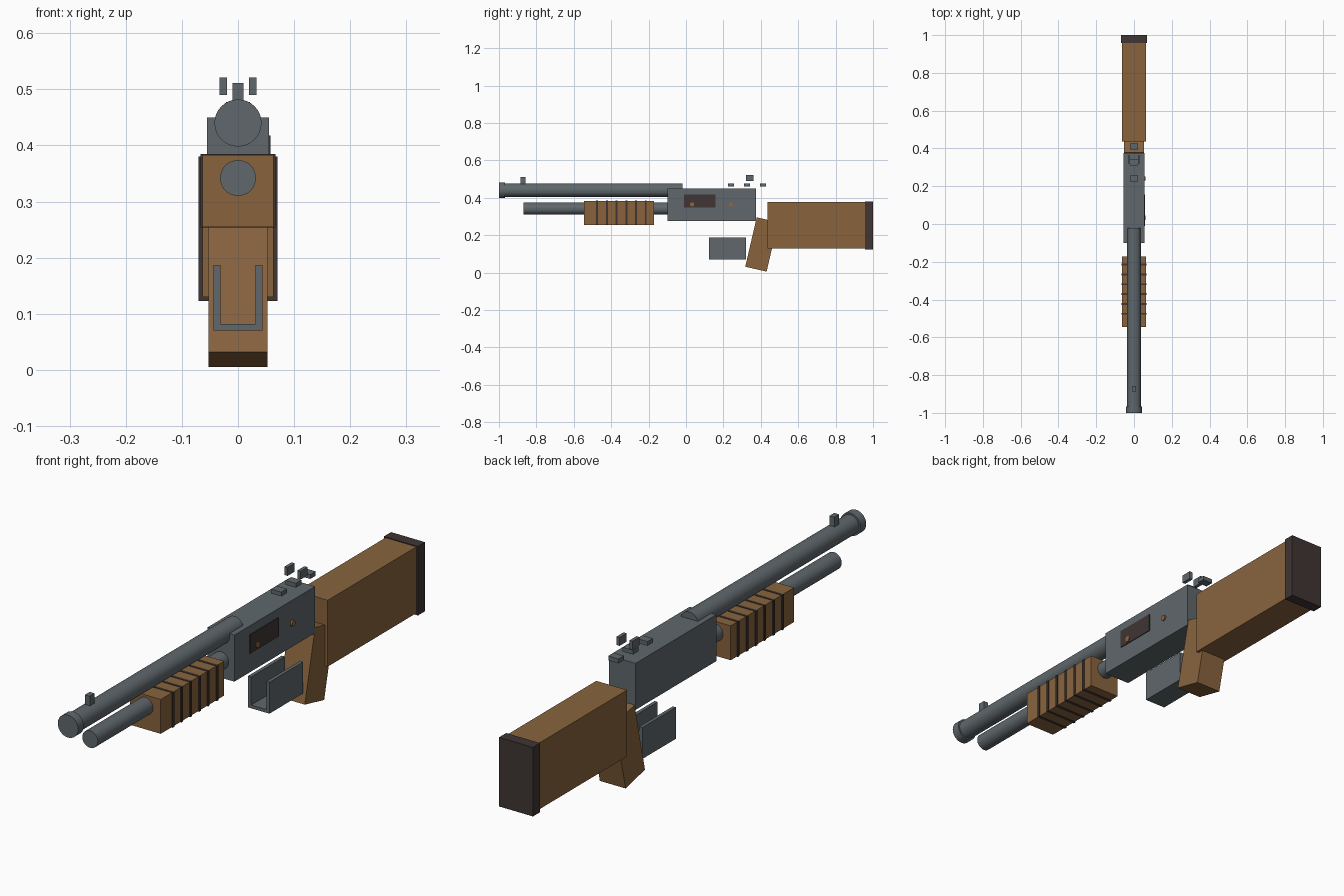
import bpy, bmesh, math
from mathutils import Matrix, Vector

cube = bpy.data.objects.get("Cube")
if cube:
    bpy.data.objects.remove(cube, do_unlink=True)


def material(name, rgb):
    m = bpy.data.materials.new(name)
    m.use_nodes = True
    m.diffuse_color = (*rgb, 1)
    bsdf = m.node_tree.nodes["Principled BSDF"]
    bsdf.inputs["Base Color"].default_value = (*rgb, 1)
    bsdf.inputs["Roughness"].default_value = 0.6
    return m


METAL = material("blued steel", (0.115, 0.137, 0.148))
WOOD = material("brown wood", (0.25, 0.127, 0.048))
DARK = material("dark rubber", (0.05, 0.036, 0.034))
COPPER = material("copper pin", (0.32, 0.13, 0.04))


def finish(name, bm, mat):
    mesh = bpy.data.meshes.new(name)
    bm.to_mesh(mesh)
    bm.free()
    mesh.materials.append(mat)
    obj = bpy.data.objects.new(name, mesh)
    bpy.context.collection.objects.link(obj)
    return obj


def box(name, mat, x, y, z, tilt=0.0):
    """Box between the given (low, high) ranges, tilted about x at its centre."""
    bm = bmesh.new()
    spans = (x, y, z)
    centre = Vector([sum(s) / 2 for s in spans])
    size = Matrix.Diagonal([s[1] - s[0] for s in spans]).to_4x4()
    turn = Matrix.Rotation(math.radians(tilt), 4, 'X')
    bmesh.ops.create_cube(bm, size=1, matrix=Matrix.Translation(centre) @ turn @ size)
    return finish(name, bm, mat)


def rod(name, mat, radius, start, end, sides=32):
    """Cylinder running between two points."""
    bm = bmesh.new()
    a, b = Vector(start), Vector(end)
    turn = (b - a).to_track_quat('Z', 'Y').to_matrix().to_4x4()
    bmesh.ops.create_cone(bm, cap_ends=True, segments=sides, radius1=radius, radius2=radius,
                          depth=(b - a).length, matrix=Matrix.Translation((a + b) / 2) @ turn)
    return finish(name, bm, mat)


def both(w):
    return (-w, w)


# Barrel, muzzle ring and magazine tube
rod("barrel", METAL, 0.036, (0, -0.99, 0.44), (0, -0.02, 0.44))
rod("muzzle_ring", METAL, 0.042, (0, -1, 0.44), (0, -0.967, 0.44))
rod("magazine_tube", METAL, 0.032, (0, -0.87, 0.342), (0, -0.09, 0.342))

# Sliding fore-end with thin raised ribs
box("fore_end", WOOD, both(0.0635), (-0.545, -0.172), (0.255, 0.383))
for i in range(6):
    y = -0.475 + i * 0.052
    box(f"fore_end_rib_{i + 1}", DARK, both(0.067), (y - 0.005, y + 0.005), (0.2535, 0.3845))

# Receiver with ejection port and pins on the left side
box("receiver", METAL, both(0.055), (-0.1, 0.375), (0.277, 0.45))
box("ejection_port", DARK, (0.05, 0.058), (-0.01, 0.157), (0.348, 0.418))
for i, y in enumerate((0.033, 0.24)):
    rod(f"receiver_pin_{i + 1}", COPPER, 0.011, (0.045, y, 0.365), (0.061, y, 0.365), 16)

# Sights
box("front_sight", METAL, both(0.01), (-0.886, -0.858), (0.47, 0.511))
for i in range(3):
    y = 0.241 + i * 0.085
    box(f"rail_block_{i + 1}", METAL, both(0.021), (y - 0.016, y + 0.016), (0.461, 0.477))
for side, x in (("right", (-0.033, -0.02)), ("left", (0.02, 0.033))):
    box(f"rear_sight_{side}", METAL, x, (0.32, 0.362), (0.49, 0.521))

# Trigger guard channel
box("guard_floor", METAL, both(0.044), (0.122, 0.32), (0.07, 0.082))
for side, x in (("right", (-0.044, -0.031)), ("left", (0.031, 0.044))):
    box(f"guard_wall_{side}", METAL, x, (0.122, 0.32), (0.07, 0.187))

# Grip, stock and butt pad
box("grip", WOOD, both(0.053), (0.346, 0.463), (0.015, 0.286), tilt=-13)
box("stock", WOOD, both(0.0635), (0.437, 0.96), (0.13, 0.377))
box("butt_pad", DARK, both(0.07), (0.958, 1.0), (0.123, 0.38))
